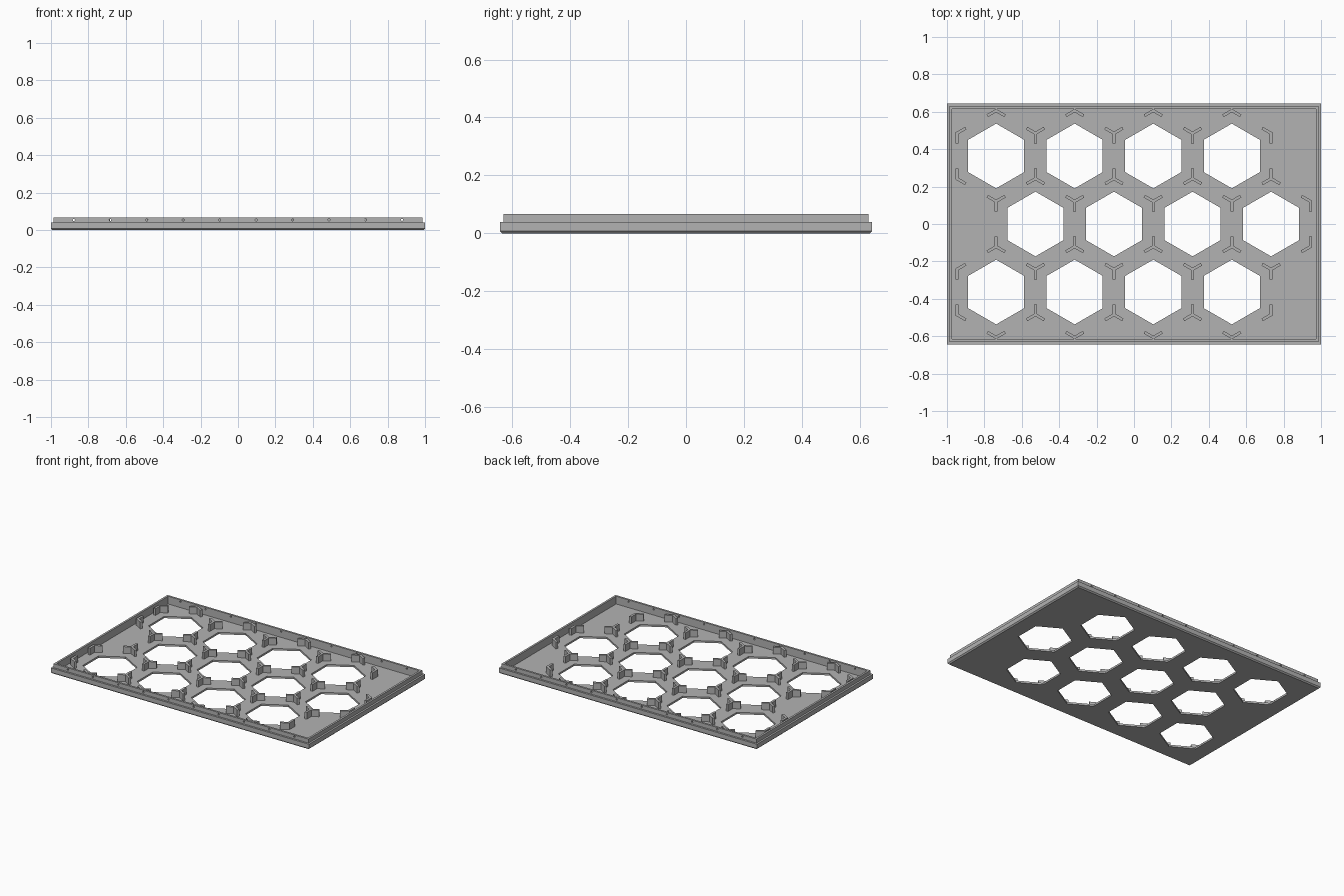
import bpy, bmesh, math
from mathutils import Vector

cube = bpy.data.objects.get("Cube")
if cube:
    bpy.data.objects.remove(cube, do_unlink=True)

grey = bpy.data.materials.new("plain_grey")
grey.use_nodes = True
colour = (0.45, 0.45, 0.45, 1)
grey.diffuse_color = colour
grey.node_tree.nodes["Principled BSDF"].inputs["Base Color"].default_value = colour

HALF_X, HALF_Y = 1.0, 0.643
FLOOR, LEDGE, RIM = 0.013, 0.039, 0.067
PITCH = 0.42
CELL_R = PITCH / math.sqrt(3)
HOLE_R = 0.173


def finish(name, bm):
    bmesh.ops.recalc_face_normals(bm, faces=bm.faces)
    mesh = bpy.data.meshes.new(name)
    bm.to_mesh(mesh)
    bm.free()
    mesh.materials.append(grey)
    obj = bpy.data.objects.new(name, mesh)
    bpy.context.collection.objects.link(obj)
    return obj


def add_prism(bm, outline, z0, z1):
    """Extrude a flat outline between two heights."""
    low = [bm.verts.new((x, y, z0)) for x, y in outline]
    high = [bm.verts.new((x, y, z1)) for x, y in outline]
    bm.faces.new(low[::-1])
    bm.faces.new(high)
    n = len(low)
    for i in range(n):
        j = (i + 1) % n
        bm.faces.new((low[i], low[j], high[j], high[i]))


def polar(radius, angle):
    return Vector((math.cos(angle), math.sin(angle))) * radius


# Tray: rectangular rings (inset, height) from underside, up the wall, down inside
profile = [(0.008, 0), (0, 0.008), (0, LEDGE), (0.013, LEDGE),
           (0.013, RIM), (0.027, RIM), (0.027, FLOOR)]
bm = bmesh.new()
rings = []
for inset, z in profile:
    x, y = HALF_X - inset, HALF_Y - inset
    rings.append([bm.verts.new((sx * x, sy * y, z))
                  for sx, sy in ((-1, -1), (1, -1), (1, 1), (-1, 1))])
bm.faces.new(rings[0][::-1])
bm.faces.new(rings[-1])
for a, b in zip(rings, rings[1:]):
    for i in range(4):
        j = (i + 1) % 4
        bm.faces.new((a[i], a[j], b[j], b[i]))
tray = finish("tray", bm)

# Staggered cell centres: three rows of four
centres = []
for row in (-1, 0, 1):
    start = -0.737 if row else -0.737 + PITCH / 2
    centres += [Vector((start + PITCH * i, row * CELL_R * 1.5)) for i in range(4)]

# Cutters: hexagonal openings and small wire holes in the long walls
bm = bmesh.new()
for c in centres:
    hexagon = [c + polar(HOLE_R, math.radians(30 + 60 * k)) for k in range(6)]
    add_prism(bm, hexagon, -0.05, 0.05)
cutter = finish("opening_cutter", bm)

bm = bmesh.new()
for side in (-1, 1):
    for i in range(10):
        verts = bmesh.ops.create_cone(bm, cap_ends=True, segments=8, radius1=0.006,
                                      radius2=0.006, depth=0.08)["verts"]
        bmesh.ops.rotate(bm, verts=verts,
                         matrix=Vector((0, 0, 1)).rotation_difference((0, 1, 0)).to_matrix())
        bmesh.ops.translate(bm, verts=verts,
                            vec=(-0.878 + 0.195 * i, side * (HALF_Y - 0.02), 0.054))
hole_cutter = finish("wire_hole_cutter", bm)

bpy.context.view_layer.objects.active = tray
for tool in (cutter, hole_cutter):
    tool.hide_render = True
    mod = tray.modifiers.new("cut", "BOOLEAN")
    mod.operation = "DIFFERENCE"
    mod.solver = "EXACT"
    mod.object = tool
    bpy.ops.object.modifier_apply(modifier=mod.name)
    bpy.data.objects.remove(tool, do_unlink=True)

# Holder posts: at each cell corner, short arms follow the cell edges that meet there
corners = {}
for c in centres:
    for k in range(6):
        angle = math.radians(30 + 60 * k)
        p = c + polar(CELL_R, angle)
        key = (round(p.x, 2), round(p.y, 2))
        match = next((q for q in corners if math.dist(q, key) < 0.03), key)
        arms = corners.setdefault(match, (p, set()))[1]
        for turn in (120, -120):
            arms.add(round(30 + 60 * k + turn) % 360)

ARM, HALF_W = 0.055, 0.008
bm = bmesh.new()
for p, arms in corners.values():
    angles = sorted(arms)
    outline = []
    for i, a in enumerate(angles):
        gap = (angles[(i + 1) % len(angles)] - a) % 360
        a = math.radians(a)
        tip, side = p + polar(ARM, a), polar(HALF_W, a + math.pi / 2)
        half_gap = math.radians(gap / 2)
        outline += [tip - side, tip + side,
                    p + polar(HALF_W / math.sin(half_gap), a + half_gap)]
    add_prism(bm, outline, FLOOR - 0.002, 0.06)
finish("holder_posts", bm)
